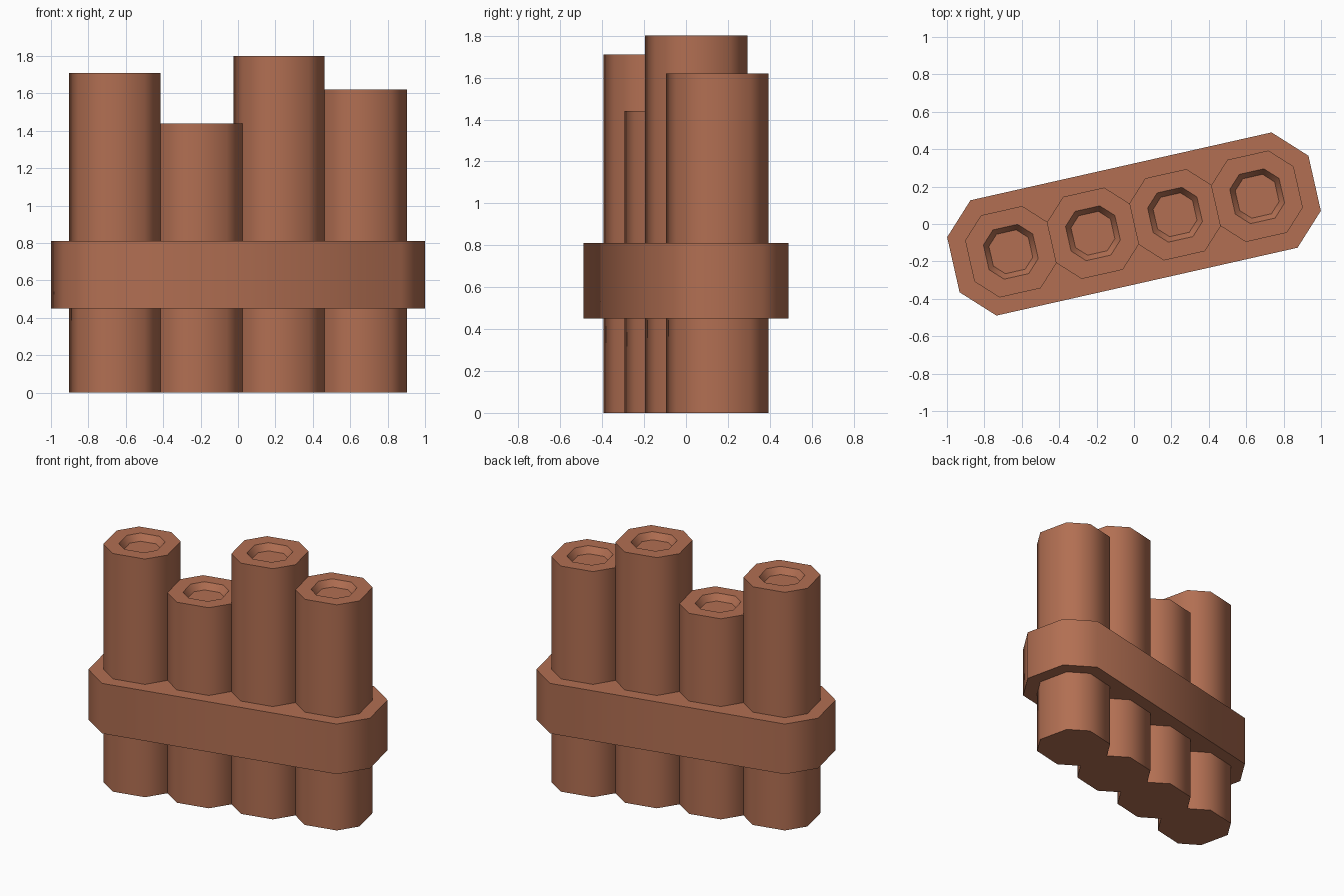
import bpy, bmesh, math

if "Cube" in bpy.data.objects:
    bpy.data.objects.remove(bpy.data.objects["Cube"])

ANGLE = math.radians(12.7)  # whole row is turned about z

clay = bpy.data.materials.new("terracotta")
clay.diffuse_color = (0.445, 0.159, 0.085, 1)
clay.use_nodes = True
clay.node_tree.nodes["Principled BSDF"].inputs["Base Color"].default_value = clay.diffuse_color


def octagon(hx, hy, cut):
    """Rectangle outline with 45 degree cut corners, counter-clockwise."""
    return [(hx, -hy + cut), (hx, hy - cut), (hx - cut, hy), (-hx + cut, hy),
            (-hx, hy - cut), (-hx, -hy + cut), (-hx + cut, -hy), (hx - cut, -hy)]


def loft(name, rings, cx=0.0):
    """Skin a list of (outline, z) rings and cap both ends."""
    bm = bmesh.new()
    loops = [[bm.verts.new((cx + x, y, z)) for x, y in pts] for pts, z in rings]
    for a, b in zip(loops, loops[1:]):
        for i in range(len(a)):
            j = (i + 1) % len(a)
            bm.faces.new((a[i], a[j], b[j], b[i]))
    bm.faces.new(loops[0][::-1])
    bm.faces.new(loops[-1])
    bmesh.ops.recalc_face_normals(bm, faces=bm.faces)
    mesh = bpy.data.meshes.new(name)
    bm.to_mesh(mesh)
    bm.free()
    mesh.materials.append(clay)
    ob = bpy.data.objects.new(name, mesh)
    bpy.context.collection.objects.link(ob)
    ob.rotation_euler.z = ANGLE
    bpy.ops.object.select_all(action='DESELECT')
    ob.select_set(True)
    bpy.context.view_layer.objects.active = ob
    bpy.ops.object.shade_smooth_by_angle(angle=math.radians(50))
    return ob


# four pipes of different heights, each with a shallow tapered hole on top
R = 0.225
for i, h in enumerate((1.71, 1.44, 1.80, 1.62)):
    outer = octagon(R, R, R / 2)
    rim = octagon(R * 0.6, R * 0.6, R * 0.3)
    floor = octagon(R * 0.48, R * 0.48, R * 0.24)
    loft(f"pipe_{i + 1}", [(outer, 0), (outer, h), (rim, h), (floor, h - 0.045)],
         (i - 1.5) * 2 * R)

# band holding the pipes together
band = octagon(0.99, 0.316, 0.165)
loft("band", [(band, 0.45), (band, 0.81)])
